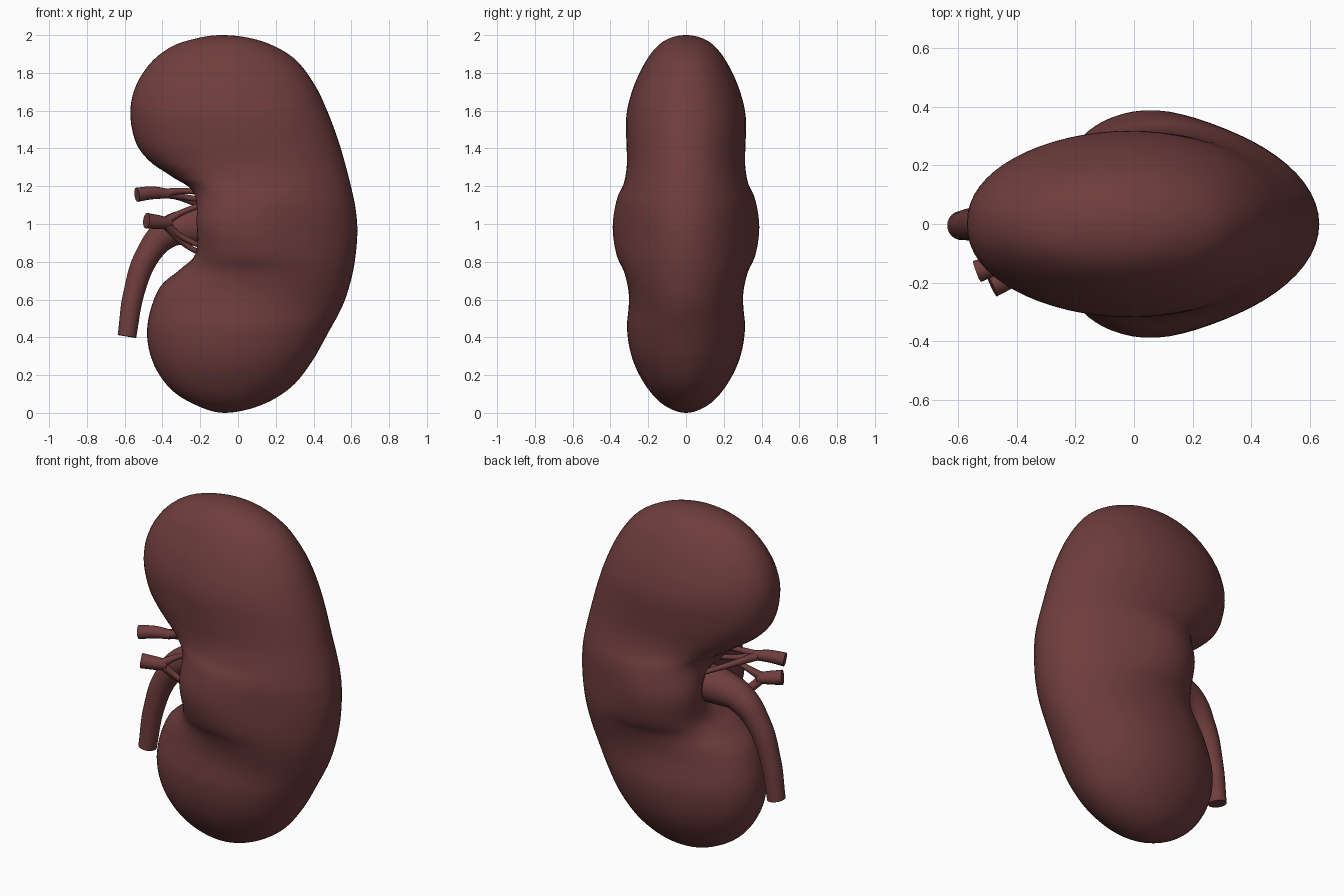
import bpy, bmesh, math
from mathutils import Vector

if "Cube" in bpy.data.objects:
    bpy.data.objects.remove(bpy.data.objects["Cube"])

flesh = bpy.data.materials.new("dark flesh red")
flesh.diffuse_color = (0.16, 0.047, 0.047, 1)
flesh.use_nodes = True
flesh.node_tree.nodes["Principled BSDF"].inputs["Base Color"].default_value = flesh.diffuse_color

# Cross-sections from top to bottom: inner x, inner z, outer x, outer z, half depth
SECTIONS = [
    (-0.09, 2.0, -0.09, 2.0, 0),
    (-0.21, 1.985, 0.05, 1.987, 0.08),
    (-0.35, 1.94, 0.185, 1.945, 0.15),
    (-0.465, 1.85, 0.31, 1.865, 0.215),
    (-0.545, 1.72, 0.41, 1.73, 0.278),
    (-0.57, 1.58, 0.48, 1.58, 0.315),
    (-0.54, 1.43, 0.535, 1.43, 0.316),
    (-0.465, 1.33, 0.575, 1.29, 0.314),
    (-0.35, 1.25, 0.605, 1.17, 0.33),
    (-0.25, 1.17, 0.624, 1.07, 0.368),
    (-0.245, 1.0, 0.632, 0.96, 0.392),
    (-0.245, 0.84, 0.622, 0.83, 0.37),
    (-0.31, 0.76, 0.60, 0.71, 0.325),
    (-0.42, 0.655, 0.555, 0.57, 0.302),
    (-0.48, 0.46, 0.475, 0.42, 0.312),
    (-0.455, 0.28, 0.39, 0.27, 0.28),
    (-0.36, 0.13, 0.28, 0.135, 0.205),
    (-0.22, 0.04, 0.12, 0.04, 0.115),
    (-0.07, 0.0, -0.07, 0.0, 0),
]
STEPS = 6


def mirrored(s):
    """Section continued past a pole, so the ends close smoothly."""
    return (s[2], s[3], s[0], s[1], -s[4])


def catmull(a, b, c, d, t):
    return 0.5 * (2 * b + (c - a) * t + (2 * a - 5 * b + 4 * c - d) * t * t
                  + (3 * b - a - 3 * c + d) * t ** 3)


def finish(ob, angle):
    bpy.ops.object.select_all(action='DESELECT')
    ob.select_set(True)
    bpy.context.view_layer.objects.active = ob
    bpy.ops.object.shade_smooth_by_angle(angle=math.radians(angle))


def kidney_body(sides=64):
    bm = bmesh.new()
    secs = [mirrored(SECTIONS[1])] + SECTIONS + [mirrored(SECTIONS[-2])]
    fine = []
    for k in range((len(SECTIONS) - 1) * STEPS):
        i, t = k // STEPS, (k % STEPS) / STEPS
        fine.append([catmull(*q, t) for q in zip(*secs[i:i + 4])])
    rings = []
    for k, (ix, iz, ox, oz, w) in enumerate(fine):
        if k == 0:
            continue
        h = k / STEPS - 10
        mid = math.exp(-(h / 1.5) ** 2)                  # 1 at the hilum
        wide = math.exp(-(h / 2.2) ** 2)
        # Averaged depth, used on the outer side where the lobes merge
        near = [(math.exp(-(d / 10) ** 2), fine[k + d][4])
                for d in range(-18, 19) if 0 <= k + d < len(fine)]
        even = sum(g * v for g, v in near) / sum(g for g, v in near)
        even = w + (even - w) * math.exp(-(h / 3.2) ** 4)
        ring = []
        for s in range(sides):
            a = 2 * math.pi * s / sides
            c, sn = math.cos(a), math.sin(a)
            u = c + (0.04 - 0.31 * wide) * sn * sn      # middle is fuller inside
            p = 1 - (0.07 + 0.22 * mid) * max(0, -c)    # blunt lips at the hilum
            m = min(1, max(0, (c + 0.1) / 0.7))
            depth = w + (even - w) * m * m * (3 - 2 * m)
            y = depth * math.copysign(abs(sn) ** p, sn)
            x = (ix + ox) / 2 + (ox - ix) / 2 * u
            z = (iz + oz) / 2 + (oz - iz) / 2 * u
            if c < 0:                                   # hollow between the lips
                x += 0.14 * math.exp(-(y / 0.12) ** 2 - ((z - 0.99) / 0.12) ** 2)
            ring.append(bm.verts.new((x, y, z)))
        rings.append(ring)
    for r, q in zip(rings, rings[1:]):
        for s in range(sides):
            n = (s + 1) % sides
            bm.faces.new((r[s], r[n], q[n], q[s]))
    for ring, sec in ((rings[0], SECTIONS[0]), (rings[-1], SECTIONS[-1])):
        pole = bm.verts.new((sec[0], 0, sec[1]))
        for s in range(sides):
            bm.faces.new((ring[s], ring[(s + 1) % sides], pole))
    bmesh.ops.recalc_face_normals(bm, faces=bm.faces)
    # Soften the bands between lobes
    for _ in range(3):
        bmesh.ops.smooth_vert(bm, verts=[v for v in bm.verts if 0.5 < v.co.z < 1.45 and v.co.x > -0.15],
                              factor=0.5, use_axis_x=False, use_axis_y=True, use_axis_z=False)
    me = bpy.data.meshes.new("kidney_body")
    bm.to_mesh(me)
    bm.free()
    me.materials.append(flesh)
    ob = bpy.data.objects.new("kidney_body", me)
    bpy.context.collection.objects.link(ob)
    finish(ob, 80)


def tube(name, points, res=6):
    """Round capped tube through (x, y, z, radius) points."""
    cu = bpy.data.curves.new(name, 'CURVE')
    cu.dimensions = '3D'
    cu.bevel_depth = 1.0
    cu.bevel_resolution = res
    cu.use_fill_caps = True
    cu.resolution_u = 8
    sp = cu.splines.new('BEZIER')
    sp.bezier_points.add(len(points) - 1)
    for bp, (x, y, z, r) in zip(sp.bezier_points, points):
        bp.co = Vector((x, y, z))
        bp.radius = r
        bp.handle_left_type = bp.handle_right_type = 'AUTO'
    cu.materials.append(flesh)
    ob = bpy.data.objects.new(name, cu)
    bpy.context.collection.objects.link(ob)
    bpy.ops.object.select_all(action='DESELECT')
    ob.select_set(True)
    bpy.context.view_layer.objects.active = ob
    bpy.ops.object.convert(target='MESH')
    finish(bpy.context.object, 50)


kidney_body()

# Ureter, widening into the hilum
tube("ureter", [(-0.588, -0.005, 0.405, 0.05), (-0.55, 0.0, 0.64, 0.056),
                (-0.475, 0.01, 0.84, 0.066), (-0.37, 0.02, 0.955, 0.082),
                (-0.25, 0.02, 0.985, 0.10), (-0.10, 0.02, 0.99, 0.11)], 8)

# Vessels: a trunk each, then thin branches running into the hilum
tube("upper_vessel", [(-0.535, -0.162, 1.155, 0.038), (-0.45, -0.13, 1.165, 0.034),
                      (-0.37, -0.10, 1.16, 0.026)])
tube("lower_vessel", [(-0.485, -0.21, 1.018, 0.041), (-0.42, -0.18, 1.01, 0.037),
                      (-0.36, -0.15, 1.005, 0.028)])
upper, lower = (-0.40, -0.11, 1.162, 0.024), (-0.39, -0.165, 1.008, 0.026)
BRANCHES = [
    (upper, (-0.30, -0.09, 1.175), (-0.14, -0.09, 1.16)),
    (upper, (-0.30, -0.06, 1.145), (-0.14, -0.03, 1.12)),
    (upper, (-0.31, 0.04, 1.14), (-0.16, 0.14, 1.08)),
    (lower, (-0.30, -0.13, 1.06), (-0.14, -0.12, 1.12)),
    (lower, (-0.31, -0.13, 0.94), (-0.14, -0.11, 0.86)),
    (lower, (-0.29, -0.10, 0.90), (-0.15, -0.06, 0.82)),
]
for n, (start, mid, end) in enumerate(BRANCHES):
    tube("vessel_branch_%d" % (n + 1), [start, mid + (0.016,), end + (0.013,)], 4)
